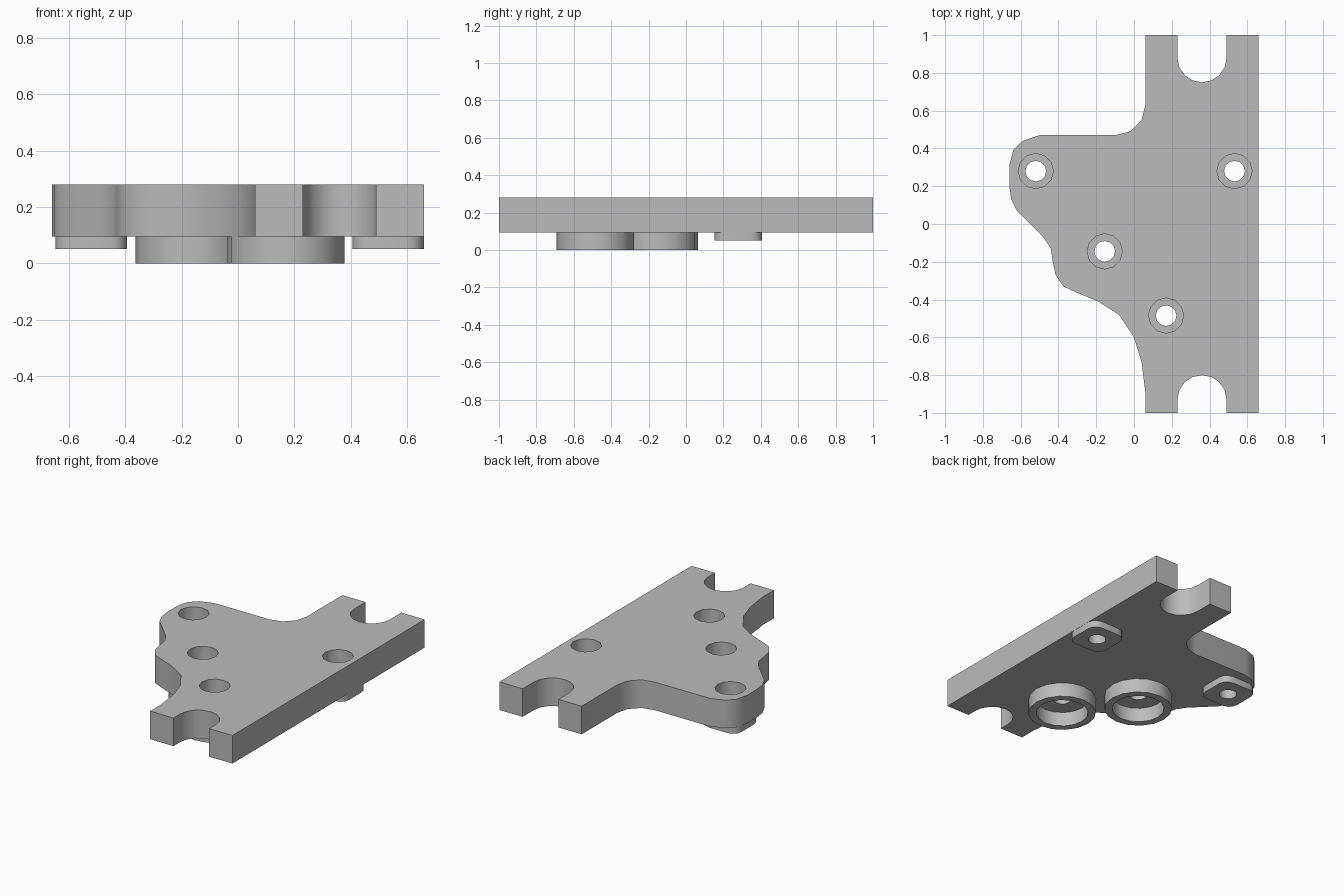
import bpy, bmesh
from math import cos, sin, pi, radians

cube = bpy.data.objects.get("Cube")
if cube:
    bpy.data.objects.remove(cube, do_unlink=True)

GREY = (0.5, 0.5, 0.5, 1)
mat = bpy.data.materials.new("plain grey")
mat.use_nodes = True
mat.diffuse_color = GREY
mat.node_tree.nodes["Principled BSDF"].inputs["Base Color"].default_value = GREY

BOTTOM, TOP = 0.095, 0.28
HOLE, BORE = 0.055, 0.093


def arc(cx, cy, r, start, end, steps):
    """Points on an arc, angles in degrees."""
    angles = [radians(start + (end - start) * i / steps) for i in range(steps + 1)]
    return [(cx + r * cos(a), cy + r * sin(a)) for a in angles]


def circle(cx, cy, r, sides=12):
    return arc(cx, cy, r, 0, 360, sides)[:-1]


def prism(name, outline, z0, z1):
    """Extrude a closed outline between two heights."""
    bm = bmesh.new()
    face = bm.faces.new([bm.verts.new((x, y, z0)) for x, y in outline])
    up = bmesh.ops.extrude_face_region(bm, geom=[face])["geom"]
    for v in up:
        if isinstance(v, bmesh.types.BMVert):
            v.co.z = z1
    bmesh.ops.recalc_face_normals(bm, faces=bm.faces)
    mesh = bpy.data.meshes.new(name)
    bm.to_mesh(mesh)
    bm.free()
    mesh.materials.append(mat)
    obj = bpy.data.objects.new(name, mesh)
    bpy.context.collection.objects.link(obj)
    return obj


def activate(obj):
    bpy.ops.object.select_all(action="DESELECT")
    obj.select_set(True)
    bpy.context.view_layer.objects.active = obj


def cut(obj, outline, z0, z1):
    """Subtract a prism from an object."""
    cutter = prism("cutter", outline, z0, z1)
    cutter.hide_render = True
    mod = obj.modifiers.new("cut", "BOOLEAN")
    mod.operation, mod.solver, mod.object = "DIFFERENCE", "EXACT", cutter
    activate(obj)
    bpy.ops.object.modifier_apply(modifier=mod.name)
    bpy.data.objects.remove(cutter, do_unlink=True)


def smooth(obj):
    activate(obj)
    bpy.ops.object.shade_smooth_by_angle(angle=radians(32))


# Plate outline: straight bar with a slot at each end and a curved side arm
front_slot = [(0.23, -1)] + arc(0.36, -0.93, 0.13, 180, 0, 8) + [(0.49, -1)]
back_slot = [(0.49, 1)] + arc(0.36, 0.88, 0.13, 0, -180, 8) + [(0.23, 1)]
arm = [
    (0.06, 0.63), (0.04, 0.55), (-0.02, 0.49), (-0.10, 0.47),
    (-0.50, 0.47), (-0.59, 0.44), (-0.64, 0.39), (-0.66, 0.31),
    (-0.66, 0.20), (-0.65, 0.13), (-0.62, 0.07), (-0.52, -0.03),
    (-0.48, -0.07), (-0.44, -0.13), (-0.43, -0.20), (-0.415, -0.27),
    (-0.375, -0.33), (-0.31, -0.36), (-0.19, -0.41), (-0.08, -0.48),
    (0.00, -0.60), (0.04, -0.73), (0.06, -0.89),
]
outline = ([(0.06, -1)] + front_slot + [(0.66, -1), (0.66, 1)]
           + back_slot + [(0.06, 1)] + arm)
plate = prism("mounting_plate", outline, BOTTOM, TOP)

# Counterbored screw holes
pad_spots = [(-0.52, 0.28), (0.532, 0.28)]
ring_spots = [(-0.155, -0.145), (0.17, -0.485)]
for x, y in pad_spots + ring_spots:
    cut(plate, circle(x, y, HOLE), 0, 0.5)
    cut(plate, circle(x, y, BORE), 0.16, 0.5)
smooth(plate)

# Rounded square pads under the two outer holes
for side, (x, y) in zip(("right", "left"), pad_spots):
    half, r = 0.127, 0.06
    corners = []
    for i, (sx, sy) in enumerate([(1, 1), (-1, 1), (-1, -1), (1, -1)]):
        corners += arc(x + sx * (half - r), y + sy * (half - r), r,
                       90 * i, 90 * i + 90, 3)
    pad = prism(side + "_pad", corners, 0.05, BOTTOM)
    cut(pad, circle(x, y, HOLE), 0, 0.5)
    smooth(pad)

# Round collars under the two inner holes
for side, (x, y) in zip(("middle", "front"), ring_spots):
    collar = prism(side + "_collar", circle(x, y, 0.208, 16), 0, BOTTOM)
    cut(collar, circle(x, y, 0.16, 16), -0.1, 0.5)
    smooth(collar)
